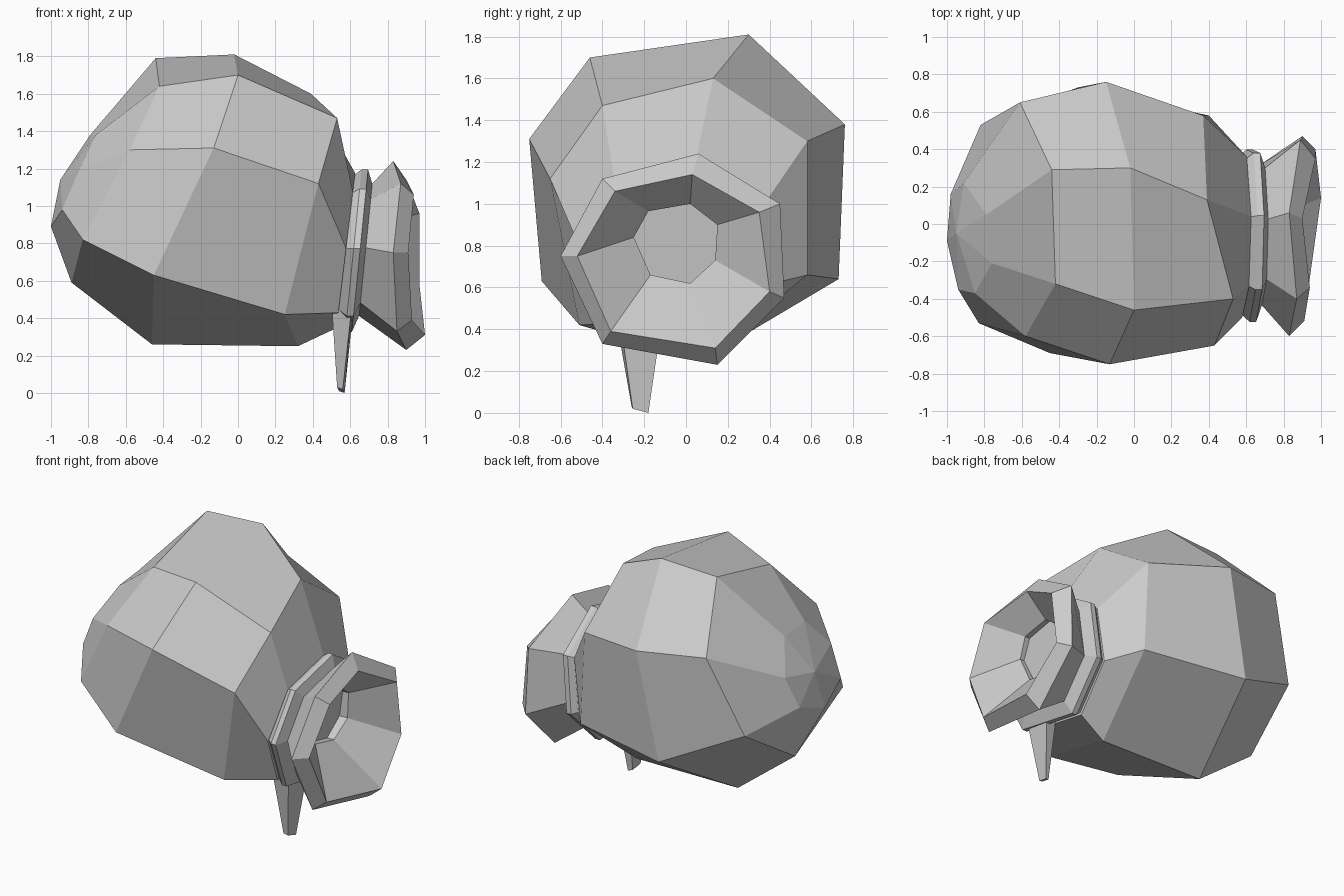
import bpy, bmesh
from mathutils import Vector

if "Cube" in bpy.data.objects:
    bpy.data.objects.remove(bpy.data.objects["Cube"])


def loft(name, rings, cap_start=None, cap_end=None):
    """Bridge equal-sized rings; a cap is a centre point, or True for one face."""
    bm = bmesh.new()
    loops = [[bm.verts.new(p) for p in ring] for ring in rings]
    n = len(loops[0])
    for a, b in zip(loops, loops[1:]):
        for i in range(n):
            j = (i + 1) % n
            bm.faces.new((a[i], a[j], b[j], b[i]))
    for loop, cap in ((loops[0], cap_start), (loops[-1], cap_end)):
        if cap is True:
            bm.faces.new(loop)
        elif cap:
            tip = bm.verts.new(cap)
            for i in range(n):
                bm.faces.new((loop[i], loop[(i + 1) % n], tip))
    bmesh.ops.recalc_face_normals(bm, faces=bm.faces)
    mesh = bpy.data.meshes.new(name)
    bm.to_mesh(mesh)
    bm.free()
    obj = bpy.data.objects.new(name, mesh)
    bpy.context.collection.objects.link(obj)
    return obj


# Outer flare and rim of the seven-sided mouth
flare = [(.83, .06, 1.24), (.87, -.40, 1.12), (.83, -.60, .75), (.85, -.40, .33),
         (.90, .15, .23), (.90, .47, .55), (.89, .45, 1.0)]
rim = [(.90, .03, 1.14), (.94, -.34, 1.06), (.91, -.52, .75), (.93, -.36, .39),
       (1.0, .14, .31), (.97, .40, .58), (.97, .35, .96)]


def neck(x, scale, slope=.1, cy=-.05, cz=.79):
    """Neck section: the flare outline, resized and leaning with height."""
    ring = []
    for _, y, z in flare:
        y2, z2 = cy + (y + .05) * scale, cz + (z - .77) * scale
        ring.append((x + slope * (z2 - .79), y2, z2))
    return ring


# Sack body: leaning sections from the closed end to the neck
body = [
    [(-.79, .05, 1.38), (-.76, -.21, 1.38), (-.85, -.37, 1.19), (-.94, -.35, .98),
     (-1.0, -.09, .89), (-.98, .16, .98), (-.91, .22, 1.19)],
    [(-.44, .29, 1.79), (-.42, -.32, 1.64), (-.58, -.60, 1.30), (-.83, -.53, .82),
     (-.89, .08, .59), (-.82, .53, .88), (-.61, .65, 1.41)],
    [(-.02, .30, 1.81), (0, -.46, 1.70), (-.13, -.75, 1.31), (-.45, -.69, .63),
     (-.46, .09, .26), (-.30, .73, .64), (-.15, .76, 1.38)],
    [(.39, .13, 1.60), (.53, -.40, 1.47), (.43, -.65, 1.12), (.25, -.51, .42),
     (.32, .08, .25), (.40, .58, .66), (.37, .58, 1.30)],
    neck(.58, .82, .12),
]
loft("sack_body", body, (-.95, -.05, 1.14), True)

# Cord tied around the neck
loft("neck_cord", [neck(.57, .78), neck(.62, .86), neck(.655, .86), neck(.685, .70)],
     True, True)

# Flared mouth: outside, rim, then the inner funnel and its closed bottom
hole = [(.74, .02, 1.0), (.74, -.18, .965), (.72, -.25, .84), (.71, -.17, .66),
        (.72, .02, .62), (.74, .14, .73), (.74, .15, .90)]
deep = [(x - .10, y, z) for x, y, z in hole]
loft("sack_mouth", [neck(.685, .70), flare, rim, hole, deep], None, True)

# Hanging cord end
loft("cord_end", [
    [(.50, -.34, .48), (.61, -.32, .48), (.62, -.11, .48), (.53, -.12, .48)],
    [(.53, -.26, .03), (.56, -.255, .02), (.57, -.18, 0), (.54, -.19, .01)],
], True, True)
